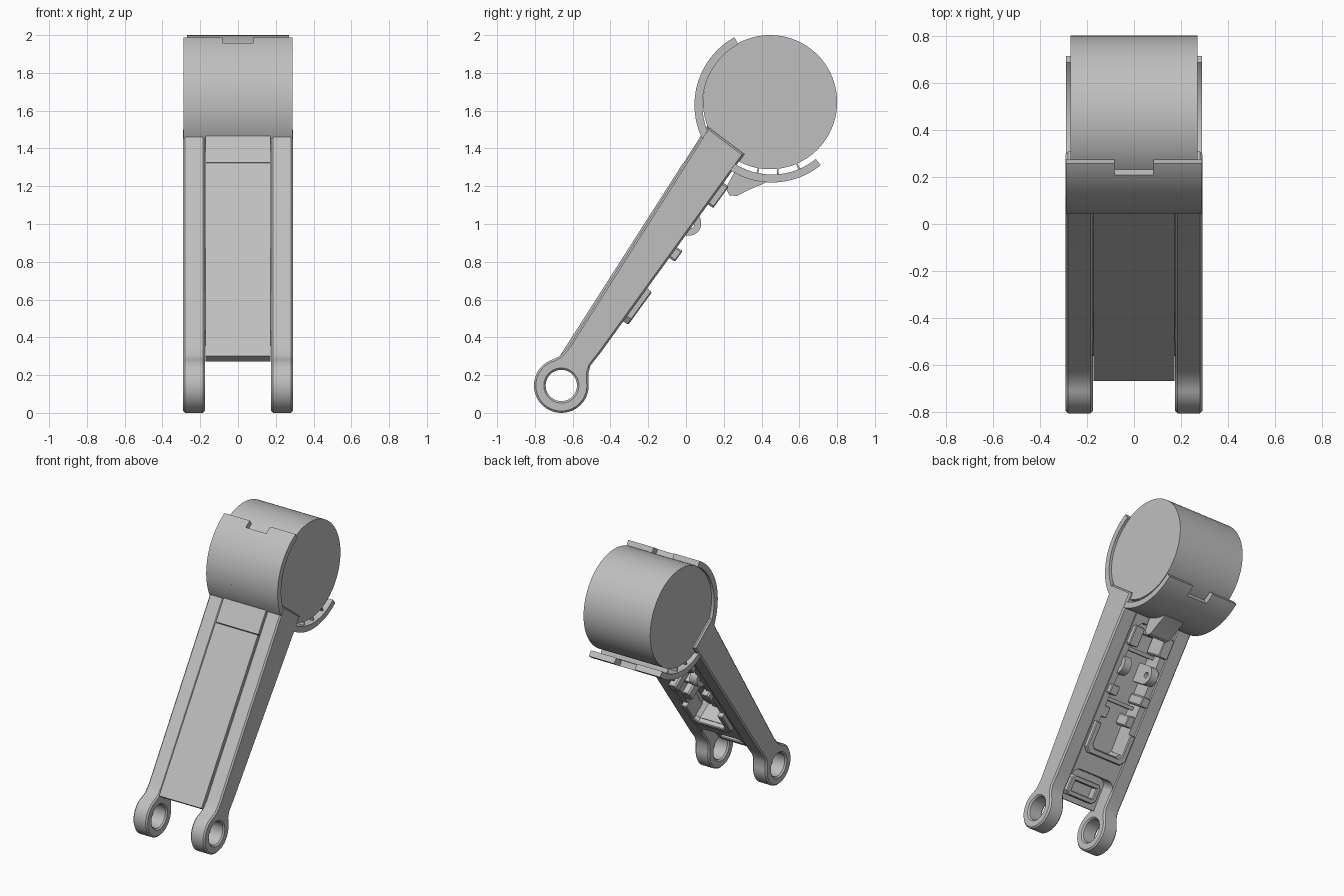
import bpy, bmesh, math
from mathutils import Vector

cube = bpy.data.objects.get("Cube")
if cube:
    bpy.data.objects.remove(cube, do_unlink=True)

grey = bpy.data.materials.new("mid grey")
grey.use_nodes = True
COL = (0.52, 0.52, 0.52, 1)
grey.diffuse_color = COL
grey.node_tree.nodes["Principled BSDF"].inputs["Base Color"].default_value = COL

# Arm frame: u runs up the arm from the pivot, v points to the back
PIVOT = Vector((0, -0.66, 0.145))
U = Vector((0, 0.563, 0.826))
V = Vector((0, 0.826, -0.563))
DRUM = (0.445, 1.645)
SHELL = (0.455, 1.63)


def front(u):
    return -0.091 - 0.0298 * u


def back(u):
    return 0.0665 + 0.0286 * u


def arm(u, v, x):
    return PIVOT + U * u + V * v + Vector((x, 0, 0))


def side(y, z, x):
    return Vector((x, y, z))


def back_face(x, u, d):
    return arm(u, back(u) + d, x)


def arc(r, a0, a1, n, c=(0, 0)):
    return [(c[0] + r * math.cos(math.radians(a0 + (a1 - a0) * i / n)),
             c[1] + r * math.sin(math.radians(a0 + (a1 - a0) * i / n))) for i in range(n + 1)]


def finish(name, bm):
    bmesh.ops.remove_doubles(bm, verts=bm.verts, dist=1e-5)
    bmesh.ops.recalc_face_normals(bm, faces=bm.faces)
    me = bpy.data.meshes.new(name)
    bm.to_mesh(me)
    bm.free()
    me.materials.clear()
    me.materials.append(grey)
    ob = bpy.data.objects.new(name, me)
    bpy.context.collection.objects.link(ob)
    bpy.ops.object.select_all(action='DESELECT')
    ob.select_set(True)
    bpy.context.view_layer.objects.active = ob
    bpy.ops.object.shade_smooth_by_angle(angle=math.radians(30))
    return ob


def plate(name, loops, d0, d1, place, bevel=0.0):
    """Extrude closed outlines (later ones are holes) from d0 to d1."""
    cu = bpy.data.curves.new(name, 'CURVE')
    cu.dimensions = '2D'
    cu.fill_mode = 'BOTH'
    cu.extrude = (d1 - d0) / 2 - bevel
    cu.bevel_depth = bevel
    cu.bevel_resolution = 0
    cu.offset = -bevel
    for pts in loops:
        sp = cu.splines.new('POLY')
        sp.points.add(len(pts) - 1)
        for p, (a, b) in zip(sp.points, pts):
            p.co = (a, b, 0, 1)
        sp.use_cyclic_u = True
    tmp = bpy.data.objects.new("tmp", cu)
    bpy.context.collection.objects.link(tmp)
    deps = bpy.context.evaluated_depsgraph_get()
    me = bpy.data.meshes.new_from_object(tmp.evaluated_get(deps))
    bpy.data.objects.remove(tmp, do_unlink=True)
    bm = bmesh.new()
    bm.from_mesh(me)
    bpy.data.meshes.remove(me)
    for v in bm.verts:
        v.co = place(v.co.x, v.co.y, v.co.z + (d0 + d1) / 2)
    return finish(name, bm)


def rect(a0, a1, b0, b1, c=0.0):
    if not c:
        return [(a0, b0), (a1, b0), (a1, b1), (a0, b1)]
    return [(a0 + c, b0), (a1 - c, b0), (a1, b0 + c), (a1, b1 - c),
            (a1 - c, b1), (a0 + c, b1), (a0, b1 - c), (a0, b0 + c)]


# Drum
plate("drum", [arc(0.355, 0, 357.5, 143, DRUM)], -0.27, 0.27, side)

# Curved cradle: two full side bands and a shorter middle leaving end notches
for name, x0, x1, a0, a1 in (("cradle_right", -0.289, -0.083, 119, 309),
                             ("cradle_middle", -0.083, 0.083, 127, 298),
                             ("cradle_left", 0.083, 0.289, 119, 309)):
    plate(name, [arc(0.41, a0, a1, 64, SHELL) + arc(0.368, a1, a0, 64, SHELL)], x0, x1, side)

# Ribs between drum and lower cradle
for i, a in enumerate((258, 275, 293)):
    plate(f"cradle_rib_{i + 1}", [arc(0.375, a - 0.7, a + 0.7, 2, SHELL)
                                  + arc(0.335, a + 0.7, a - 0.7, 2, SHELL)], -0.27, 0.27, side)

# Hooked tongue below the cradle
plate("cradle_tongue", [[(0.21, 1.19), (0.23, 1.152), (0.27, 1.148), (0.33, 1.18),
                         (0.42, 1.218), (0.42, 1.255), (0.27, 1.30)]], -0.08, 0.08, side)

# Side rails with pivot eyes
rail = (arc(0.145, 48, 310, 44)
        + [(0.13, -0.092), (0.19, front(0.19) + 0.012), (1.569, front(1.569) + 0.008),
           (1.558, back(1.558)), (0.26, back(0.26)), (0.175, 0.068), (0.135, 0.081)])
hole = arc(0.083, 0, 350, 35)
for name, x0, x1 in (("rail_left", 0.175, 0.29), ("rail_right", -0.29, -0.175)):
    plate(name, [rail, hole], x0, x1, arm, 0.01)

# Front panel in two lengths, split by a thin groove
for name, u0, u1, lift in (("front_panel", 0.125, 1.337, 0), ("front_panel_top", 1.341, 1.585, 0.002)):
    plate(name, [[(u0, front(u0) + lift), (u1, front(u1) + lift), (u1, -0.04), (u0, -0.04)]],
          -0.172, 0.172, arm)

# Back web with rounded lower corners and the tray opening
c = 0.06
arch = [(-x, u) for x, u in arc(c, 0, 90, 8, (0.176 - c, 0.345 - c))]
web = arch[::-1] + [(-x, u) for x, u in arch]
web = [(-0.176, 0.345 - c)] + arch[1:] + [(-x, u) for x, u in arch[::-1]] + [(0.176, 1.5), (-0.176, 1.5)]
plate("back_web", [web, rect(-0.13, 0.13, 0.51, 1.40, 0.03)], -0.16, -0.003, back_face)

# Raised U-shaped rim at the lower end of the tray
plate("tray_rim", [[(-0.165, 0.50), (-0.135, 0.465), (0.135, 0.465), (0.165, 0.50), (0.165, 0.68),
                    (0.125, 0.68), (0.125, 0.53), (0.10, 0.505), (-0.10, 0.505), (-0.125, 0.53),
                    (-0.125, 0.68), (-0.165, 0.68)]], -0.10, 0.032, back_face, 0.006)

# Mirrored tray lugs, inner blocks and round hinge tabs
for s, tag in ((1, "left"), (-1, "right")):
    for part, x0, x1, u0, u1, d0, d1 in (("lower_lug", 0.10, 0.165, 0.88, 0.95, -0.12, 0.036),
                                         ("upper_lug", 0.09, 0.165, 1.23, 1.37, -0.12, 0.034),
                                         ("inner_block", 0.08, 0.14, 0.72, 0.80, -0.13, -0.01)):
        a, b = sorted((s * x0, s * x1))
        plate(f"{part}_{tag}", [rect(a, b, u0, u1, 0.01)], d0, d1, back_face, 0.005)
    a, b = sorted((s * 0.085, s * 0.145))
    tab = arc(0.065, 0, 180, 16, (1.09, 0.075)) + [(1.025, -0.05), (1.155, -0.05)]
    plate(f"hinge_tab_{tag}", [tab, arc(0.02, 0, 337.5, 15, (1.09, 0.085))], a, b, arm)

# Cross wall and end wall inside the tray
for i, u in enumerate((0.84, 1.20)):
    plate(f"tray_cross_wall_{i + 1}", [rect(-0.13, 0.13, u, u + 0.025)], -0.14, -0.07, back_face)

# Slotted block behind the panel, between the pivot eyes
plate("slotted_block", [rect(-0.125, 0.125, 0.16, 0.30, 0.025), rect(-0.09, 0.09, 0.195, 0.265)],
      -0.12, -0.055, back_face, 0.006)
